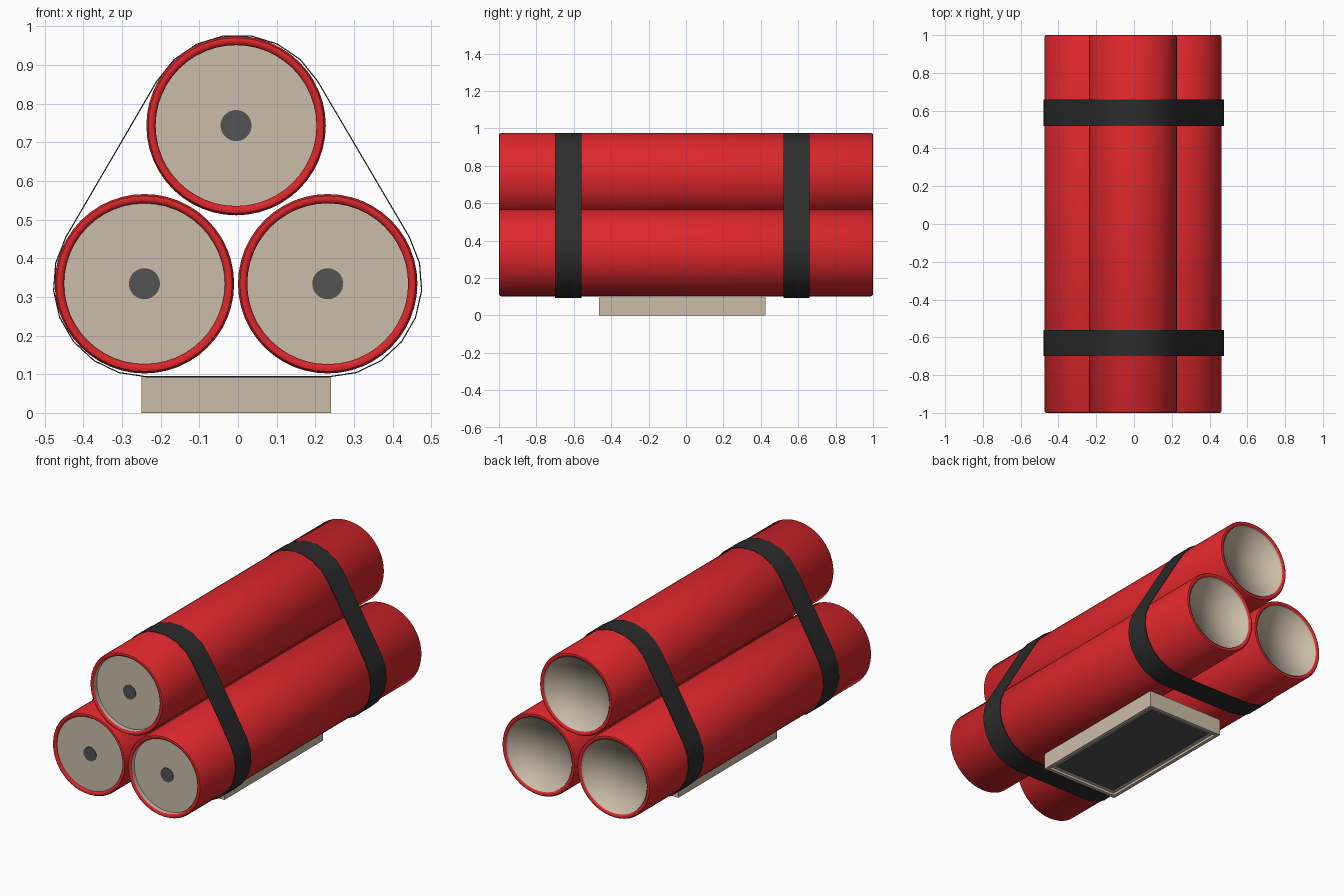
import bpy, bmesh
from math import sin, cos, pi, radians

if "Cube" in bpy.data.objects:
    bpy.data.objects.remove(bpy.data.objects["Cube"])


def mat(name, r, g, b):
    m = bpy.data.materials.new(name)
    m.diffuse_color = (r, g, b, 1)
    m.use_nodes = True
    m.node_tree.nodes["Principled BSDF"].inputs["Base Color"].default_value = m.diffuse_color
    return m


RED = mat("red_paper", 0.72, 0.02, 0.025)
BEIGE = mat("beige", 0.60, 0.51, 0.40)
BLACK = mat("black_strap", 0.025, 0.025, 0.025)
GREY = mat("dark_grey", 0.085, 0.085, 0.085)

R = 0.232
SEGS = 48
CENTRES = {"top": (-0.005, 0.743), "left": (-0.242, 0.334), "right": (0.232, 0.334)}


def finish(bm, name, mats, smooth=None):
    bmesh.ops.recalc_face_normals(bm, faces=bm.faces)
    me = bpy.data.meshes.new(name)
    bm.to_mesh(me)
    bm.free()
    ob = bpy.data.objects.new(name, me)
    bpy.context.collection.objects.link(ob)
    for m in mats:
        me.materials.append(m)
    if smooth:
        bpy.ops.object.select_all(action='DESELECT')
        bpy.context.view_layer.objects.active = ob
        ob.select_set(True)
        bpy.ops.object.shade_smooth_by_angle(angle=radians(smooth))
    return ob


def lathe(name, profile, centre, material, closed=False, smooth=40):
    """Revolve (radius, y) points about a y axis through centre; radius 0 is a pole."""
    cx, cz = centre
    bm = bmesh.new()
    rings = []
    for r, y in profile:
        if r == 0:
            rings.append([bm.verts.new((cx, y, cz))] * SEGS)
        else:
            rings.append([bm.verts.new((cx + r * cos(2 * pi * i / SEGS), y,
                                        cz + r * sin(2 * pi * i / SEGS))) for i in range(SEGS)])
    pairs = list(zip(rings, rings[1:]))
    if closed:
        pairs.append((rings[-1], rings[0]))
    for a, b in pairs:
        for i in range(SEGS):
            j = (i + 1) % SEGS
            bm.faces.new(list(dict.fromkeys((a[i], a[j], b[j], b[i]))))
    return finish(bm, name, [material], smooth)


# red tubes with rounded lips, recessed end caps and fuse holes
lip = [(0.208, 0.955), (0.208, 0.992), (0.213, 0.998), (0.220, 1.0), (0.227, 0.998), (R, 0.990)]
for side, c in CENTRES.items():
    lathe(side + "_tube", lip + [(r, -y) for r, y in reversed(lip)], c, RED, closed=True)
    front = 0.988 if side == "left" else 0.97
    lathe(side + "_front_cap", [(0.208, -front), (0, -front)], c, BEIGE)
    if side != "left":
        lathe(side + "_front_liner", [(0.2075, -0.994), (0.2075, -front)], c, BEIGE)
    lathe(side + "_back_cap", [(0.2075, 0.994), (0.207, 0.978), (0, 0.962)], c, BEIGE, smooth=100)
    lathe(side + "_fuse_hole", [(0.04, -front), (0.04, -front - 0.003), (0, -front - 0.003)], c, GREY)


# straps wrapped round the bundle
def strap(name, y0, y1):
    outline = []
    for (cx, cz), start in (((0.235, 0.334), -90), ((-0.002, 0.737), 30), ((-0.237, 0.334), 150)):
        for k in range(8):
            a = radians(start + 120 * k / 7)
            outline.append((cx, cz, cos(a), sin(a)))
    bm = bmesh.new()
    rings = [[bm.verts.new((cx + r * ca, y, cz + r * sa)) for cx, cz, ca, sa in outline]
             for r, y in ((0.239, y0), (0.242, y0), (0.242, y1), (0.239, y1))]
    n = len(outline)
    for k in range(4):
        a, b = rings[k], rings[(k + 1) % 4]
        for i in range(n):
            bm.faces.new((a[i], a[(i + 1) % n], b[(i + 1) % n], b[i]))
    finish(bm, name, [BLACK], 40)


strap("front_strap", -0.70, -0.56)
strap("back_strap", 0.52, 0.66)

# base box with a recessed screen underneath
bm = bmesh.new()
bmesh.ops.create_cube(bm, size=1)
for v in bm.verts:
    v.co = (-0.005 + v.co.x * 0.49, -0.02 + v.co.y * 0.89, 0.0475 + v.co.z * 0.095)
bm.normal_update()
bottom = min(bm.faces, key=lambda f: f.calc_center_median().z)
bmesh.ops.inset_region(bm, faces=[bottom], thickness=0.028)
bmesh.ops.inset_region(bm, faces=[bottom], thickness=0.004, depth=-0.012)
bmesh.ops.inset_region(bm, faces=[bottom], thickness=0.025)
bottom.material_index = 1
finish(bm, "base_box", [BEIGE, GREY])
